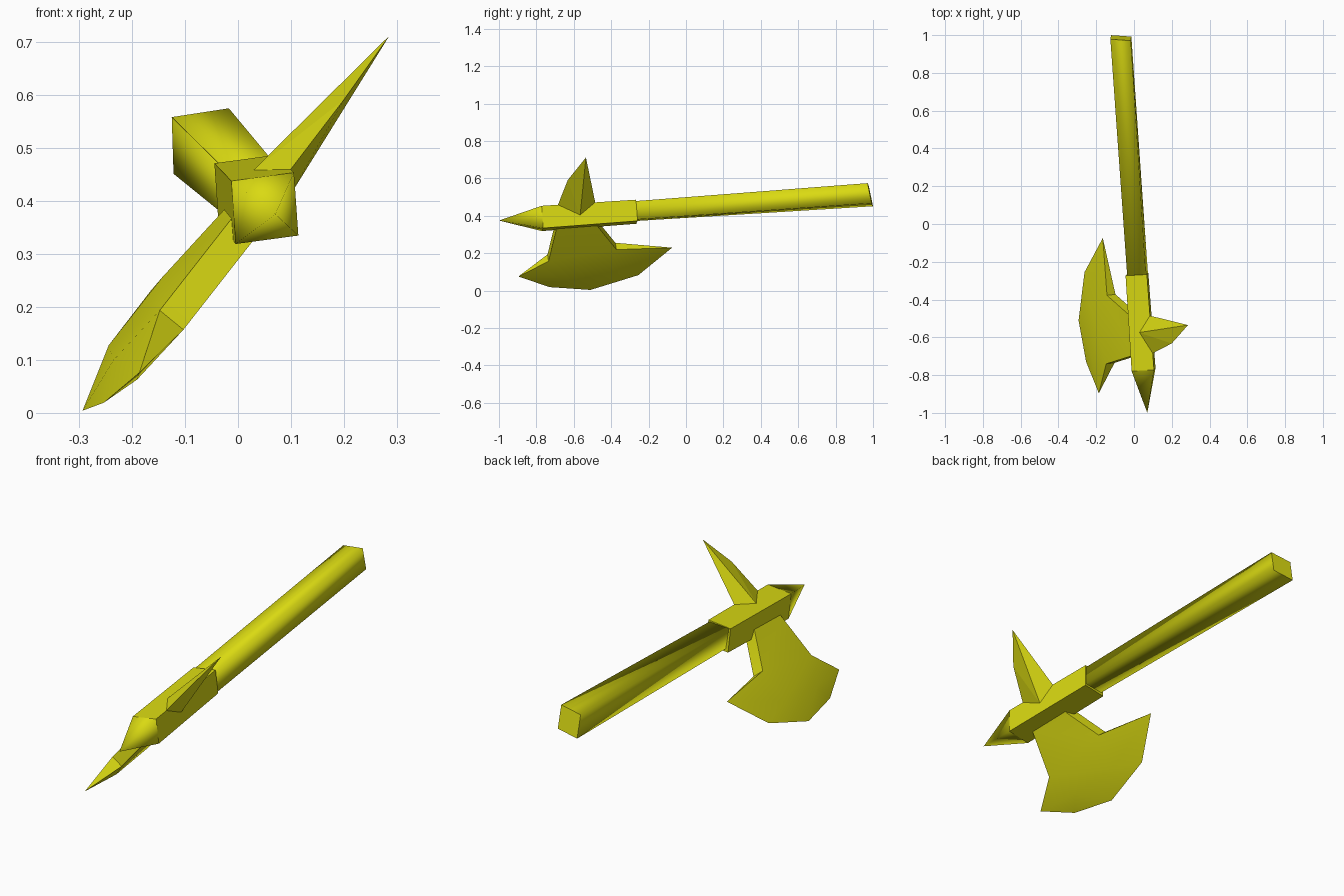
import bpy, bmesh, math
from mathutils import Vector, Matrix

if "Cube" in bpy.data.objects:
    bpy.data.objects.remove(bpy.data.objects["Cube"])

# Tilted frame of the axe: columns = along handle (s), toward spike (h), sideways (t)
ALONG = Vector((-0.0702, 0.9951, 0.0692)).normalized()
UP = Vector((0.632, -0.009, 0.775))
UP = (UP - ALONG * UP.dot(ALONG)).normalized()
SIDE = UP.cross(ALONG)
FRAME = Matrix.Translation((0, 0, 0.4445)) @ Matrix((ALONG, UP, SIDE)).transposed().to_4x4()

yellow = bpy.data.materials.new("yellow")
yellow.diffuse_color = (0.7, 0.7, 0.006, 1)
yellow.use_nodes = True
yellow.node_tree.nodes["Principled BSDF"].inputs["Base Color"].default_value = yellow.diffuse_color


def make(name, verts, faces, smooth_angle=None):
    """Build a part from points in the axe frame."""
    bm = bmesh.new()
    vs = [bm.verts.new(FRAME @ Vector(v)) for v in verts]
    for f in faces:
        bm.faces.new([vs[i] for i in f])
    bmesh.ops.recalc_face_normals(bm, faces=bm.faces)
    mesh = bpy.data.meshes.new(name)
    bm.to_mesh(mesh)
    bm.free()
    mesh.materials.append(yellow)
    ob = bpy.data.objects.new(name, mesh)
    bpy.context.collection.objects.link(ob)
    if smooth_angle:
        bpy.ops.object.select_all(action='DESELECT')
        ob.select_set(True)
        bpy.context.view_layer.objects.active = ob
        bpy.ops.object.shade_smooth_by_angle(angle=math.radians(smooth_angle))
    return ob


def diamond(s, h, t, mid=0.0, tilt=0.0):
    """Four-cornered section: top, side, bottom, other side."""
    return [(s - tilt * (y + mid), y + mid, z)
            for y, z in ((h, 0), (0, t), (-h, 0), (0, -t))]


def smooth_sides(ob, sharp_ring):
    """Smooth everything but keep the end ring sharp."""
    me = ob.data
    for p in me.polygons:
        p.use_smooth = True
    for e in me.edges:
        if all(v in sharp_ring for v in e.vertices):
            me_attr = me.attributes.get("sharp_edge") or \
                me.attributes.new("sharp_edge", 'BOOLEAN', 'EDGE')
            me_attr.data[e.index].value = True


SIDES = [(i, (i + 1) % 4, 4 + (i + 1) % 4, 4 + i) for i in range(4)]

# Handle: long square bar set on edge, slightly slanted butt
handle = make("handle",
              diamond(-0.35, 0.068, 0.071) + diamond(0.99, 0.081, 0.072, tilt=0.17),
              SIDES + [(3, 2, 1, 0), (4, 5, 6, 7)])
smooth_sides(handle, {4, 5, 6, 7})

# Head: thicker square sleeve ending in a pyramid point
head = make("head_sleeve",
            diamond(-0.268, 0.083, 0.078, mid=-0.005)
            + diamond(-0.775, 0.087, 0.082, mid=-0.006) + [(-1.005, 0, 0)],
            SIDES + [(3, 2, 1, 0)] + [(4 + i, 4 + (i + 1) % 4, 8) for i in range(4)])
smooth_sides(head, {0, 1, 2, 3, 4, 5, 6, 7})

# Blade: two mirrored cheeks meeting at a sharp cutting rim
T = 0.029
rim = [(-0.904, -0.395), (-0.738, -0.483), (-0.518, -0.522), (-0.26, -0.443), (-0.077, -0.27)]
cheek = [(-0.685, 0.0), (-0.50, 0.0), (-0.70, -0.065), (-0.475, -0.07),   # neck
         (-0.744, -0.281), (-0.379, -0.233),                             # notches
         (-0.66, -0.41), (-0.408, -0.396)]                               # start of bevel
verts = [(s, h, 0) for s, h in rim]
verts += [(s, h, T) for s, h in cheek] + [(s, h, -T) for s, h in cheek]
L, R = 5, 13
faces = []
for c in (L, R):
    faces += [(c, c + 1, c + 3, c + 2), (c + 2, c + 3, c + 5, c + 4),
              (c + 4, c + 5, c + 7, c + 6), (c + 4, c + 6, 0), (0, c + 6, 1),
              (1, c + 6, 2), (c + 6, c + 7, 2), (2, c + 7, 3),
              (3, c + 7, 4), (c + 7, c + 5, 4)]
faces += [(L, L + 2, R + 2, R), (L + 2, L + 4, R + 4, R + 2), (L + 4, 0, R + 4),
          (L + 1, R + 1, R + 3, L + 3), (L + 3, R + 3, R + 5, L + 5), (L + 5, R + 5, 4),
          (L, R, R + 1, L + 1)]
make("blade", verts, faces, 35)

# Spike: kite-based point with a bent leading edge
make("back_spike",
     [(-0.688, 0.078, 0), (-0.573, 0.03, 0.043), (-0.486, 0.072, 0), (-0.573, 0.03, -0.043),
      (-0.633, 0.246, 0), (-0.534, 0.393, 0)],
     [(0, 1, 4), (1, 5, 4), (1, 2, 5), (2, 3, 5), (3, 4, 5), (3, 0, 4), (0, 3, 2, 1)])
